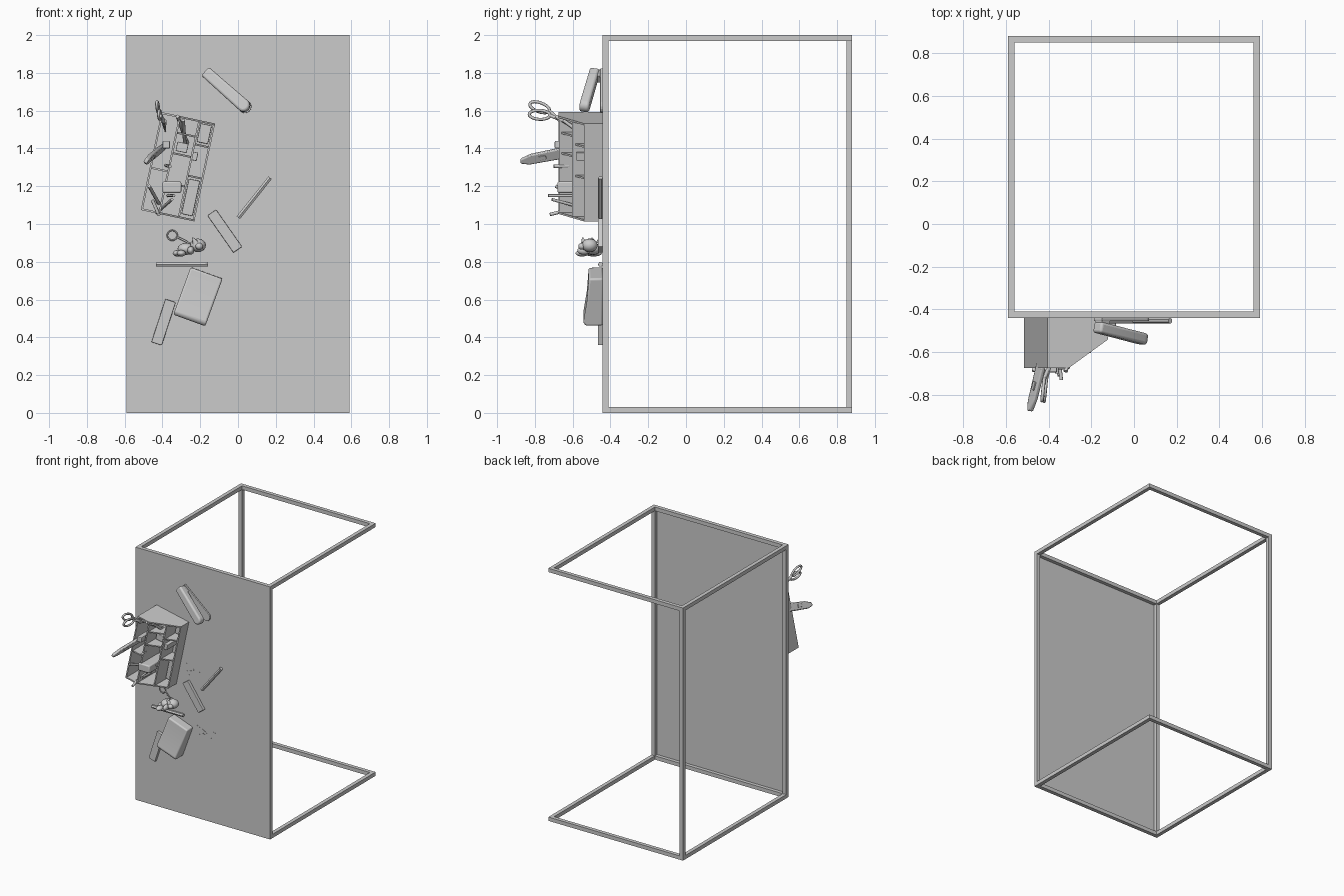
import bpy, bmesh, math, random
from mathutils import Matrix, Vector

if "Cube" in bpy.data.objects:
    bpy.data.objects.remove(bpy.data.objects["Cube"])

# Desk space: (u, v) across the panel, h outward from it; DESK stands it upright
DESK = Matrix.Translation((0, -0.44, 0)) @ Matrix.Rotation(math.pi / 2, 4, 'X')


def spot(u, v, h=0, deg=0):
    return DESK @ Matrix.Translation((u, v, h)) @ Matrix.Rotation(math.radians(deg), 4, 'Z')


def finish(name, bm, mat=Matrix(), bevel=0, seg=2, smooth=False):
    bmesh.ops.recalc_face_normals(bm, faces=bm.faces)
    me = bpy.data.meshes.new(name)
    bm.to_mesh(me)
    bm.free()
    ob = bpy.data.objects.new(name, me)
    bpy.context.collection.objects.link(ob)
    ob.matrix_world = mat
    if bevel:
        m = ob.modifiers.new("bevel", 'BEVEL')
        m.width, m.segments = bevel, seg
    if smooth:
        bpy.ops.object.select_all(action='DESELECT')
        ob.select_set(True)
        bpy.context.view_layer.objects.active = ob
        bpy.ops.object.shade_smooth_by_angle(angle=math.radians(40))
    return ob


def box(name, lo, hi, mat=Matrix(), **kw):
    lo, hi = Vector(lo), Vector(hi)
    bm = bmesh.new()
    bmesh.ops.create_cube(bm, size=1)
    bm.transform(Matrix.Translation((lo + hi) / 2) @ Matrix.Diagonal((*(hi - lo), 1)))
    return finish(name, bm, mat, **kw)


def prism(name, pts, depth, mat, **kw):
    bm = bmesh.new()
    f = bm.faces.new([bm.verts.new((x, y, 0)) for x, y in pts])
    r = bmesh.ops.extrude_face_region(bm, geom=[f])
    vs = [g for g in r['geom'] if isinstance(g, bmesh.types.BMVert)]
    bmesh.ops.translate(bm, verts=vs, vec=(0, 0, depth))
    return finish(name, bm, mat, **kw)


def rod(name, a, b, r1, r2=None, n=12, mat=Matrix()):
    a, b = Vector(a), Vector(b)
    d = b - a
    bm = bmesh.new()
    bmesh.ops.create_cone(bm, cap_ends=True, segments=n, radius1=r1,
                          radius2=r1 if r2 is None else r2, depth=d.length)
    bm.transform(Matrix.Translation((a + b) / 2) @ d.to_track_quat('Z', 'Y').to_matrix().to_4x4())
    return finish(name, bm, mat, smooth=n > 6)


def blob(name, c, r):
    bm = bmesh.new()
    bmesh.ops.create_uvsphere(bm, u_segments=16, v_segments=10, radius=1)
    bm.transform(Matrix.Translation(c) @ Matrix.Diagonal((*r, 1)))
    return finish(name, bm, DESK, smooth=True)


def wire(name, pts, r, closed=True):
    cu = bpy.data.curves.new(name, 'CURVE')
    cu.dimensions, cu.bevel_depth, cu.bevel_resolution = '3D', r, 2
    s = cu.splines.new('POLY')
    s.points.add(len(pts) - 1)
    for p, co in zip(s.points, pts):
        p.co = (*co, 1)
    s.use_cyclic_u, s.use_smooth, cu.use_fill_caps = closed, True, True
    ob = bpy.data.objects.new(name, cu)
    bpy.context.collection.objects.link(ob)
    return ob


# Frame: two rings and three posts (back right is open)
T, X, Y0, Y1 = 0.03, 0.59, -0.44, 0.88
for tag, z in (("bottom", 0), ("top", 2 - T)):
    for side, y in (("front", Y0), ("back", Y1 - T)):
        box(f"{tag}_{side}_bar", (-X, y, z), (X, y + T, z + T))
    for side, x in (("left", -X), ("right", X - T)):
        box(f"{tag}_{side}_bar", (x, Y0 + T, z), (x + T, Y1 - T, z + T))
for name, x, y in (("front_left", -X, Y0), ("front_right", X - T, Y0), ("back_left", -X, Y1 - T)):
    box(f"{name}_post", (x, y, T), (x + T, y + T, 2 - T))

# Front panel
box("front_panel", (-X, -0.441, 0), (X, -0.438, 2))

# Organizer: sloped end and cross walls between stepped long walls
ORG = spot(-0.318, 1.303, 0, -12)
UP = Matrix.Rotation(math.pi / 2, 4, 'X')
W, L, t = 0.145, 0.265, 0.01


def cross_wall(name, w0, w1, v, drop=0):
    top = lambda w: min(0.235, 0.235 - (w + 0.045) * 0.135 / 0.19) - drop
    mid = [(-0.045, 0.235 - drop)] if w0 < -0.045 < w1 else []
    pts = [(w0, 0), (w1, 0), (w1, top(w1))] + mid + [(w0, top(w0))]
    prism(name, pts, t, ORG @ Matrix.Translation((0, v + t, 0)) @ UP)


cross_wall("organizer_end_low", -W, W, -L)
cross_wall("organizer_end_high", -W, W, L - t)
box("organizer_floor", (-W, -L, 0), (W, L, 0.01), ORG)
for i, (w, h) in enumerate(((-W, 0.235), (-0.05, 0.232), (0.055, 0.163), (W - t, 0.1))):
    box(f"organizer_long_wall_{i}", (w, -L + t, 0), (w + t, L - t, h), ORG)
for i, (w0, w1, v) in enumerate(((-W, -0.045, -0.04), (-0.045, 0.055, 0.06), (-0.045, 0.055, -0.1),
                                 (-0.045, 0.055, 0.17), (0.06, W, 0.13), (0.06, W, -0.04))):
    cross_wall(f"organizer_divider_{i}", w0, w1, v, 0.012)

# Small blocks stored in the organizer
for i, (w0, v0, w1, v1, h) in enumerate(((-0.03, 0.08, 0.03, 0.13, 0.12), (0.06, 0.05, 0.09, 0.095, 0.14),
                                         (0.07, -0.24, 0.13, -0.05, 0.04), (0.07, 0.15, 0.13, 0.25, 0.04))):
    box(f"stored_block_{i}", (w0, v0, 0.01), (w1, v1, h), ORG, bevel=0.004)
box("stored_eraser", (-0.40, 1.165, 0.02), (-0.30, 1.225, 0.24), DESK, bevel=0.008, smooth=True)

# Pens standing in the organizer
for i, (a, b, r) in enumerate((((-0.45, 1.12, 0.01), (-0.42, 1.05, 0.28), 0.009),
                               ((-0.43, 1.06, 0.01), (-0.35, 1.13, 0.27), 0.008),
                               ((-0.42, 1.11, 0.01), (-0.47, 1.20, 0.25), 0.009),
                               ((-0.37, 1.15, 0.01), (-0.34, 1.15, 0.29), 0.008),
                               ((-0.27, 1.43, 0.01), (-0.32, 1.57, 0.25), 0.010),
                               ((-0.28, 1.40, 0.01), (-0.29, 1.55, 0.21), 0.009),
                               ((-0.38, 1.31, 0.01), (-0.36, 1.305, 0.26), 0.009))):
    rod(f"pen_{i}", a, b, r, mat=DESK)
box("marker", (-0.40, 1.40, 0.02), (-0.36, 1.44, 0.255), DESK, bevel=0.006)

# Utility knife leaning out, with a slider
d = Vector((-0.095, -0.075, 0.40)).normalized()
sx = Vector((0.5, 0.86, 0))
sx = (sx - d * sx.dot(d)).normalized()
sy = d.cross(sx)
K = Matrix((sx, d, -sy)).transposed().to_4x4()
K.translation = Vector((-0.40, 1.415, 0.03))
prism("utility_knife", [(-0.025, 0), (0.025, 0), (0.032, 0.2), (0.028, 0.36), (0.012, 0.42), (-0.012, 0.425),
                        (-0.028, 0.38), (-0.03, 0.2)], 0.022, DESK @ K, bevel=0.006, smooth=True)
box("knife_slider", (-0.01, 0.28, -0.006), (0.012, 0.32, 0.028), DESK @ K, bevel=0.002)

# Scissors: two loops, shanks and blades
for i, (z, tilt, x) in enumerate(((1.618, 0.35, -0.425), (1.578, 0.05, -0.415))):
    pts = []
    for k in range(24):
        a = k * math.tau / 24
        p, q = 0.055 * math.cos(a), 0.024 * math.sin(a)
        y = -0.775 + p * math.cos(tilt) + q * math.sin(tilt)
        pts.append((x + 0.1 * p, y, z - p * math.sin(tilt) + q * math.cos(tilt)))
    wire(f"scissor_loop_{i}", pts, 0.008)
    rod(f"scissor_shank_{i}", pts[0], (-0.395, -0.66, 1.54 + 0.01 * i), 0.009)
    rod(f"scissor_blade_{i}", (-0.395 + 0.006 * i, -0.66, 1.545), (-0.385, -0.46, 1.49), 0.012, 0.003, 6)

# Stapler: flat base, raised rounded arm, hinge
S = spot(-0.165, 1.80, 0, -41.5)
outline = [(-0.005, -0.03), (0.27, -0.034)] + \
    [(0.27 + 0.034 * math.cos(a), 0.034 * math.sin(a)) for a in [i * math.pi / 8 for i in range(-3, 4)]] + \
    [(0.27, 0.034), (-0.005, 0.03)]
prism("stapler_base", outline, 0.014, S, bevel=0.003)
ARM = S @ Matrix.Translation((0, 0, 0.018)) @ Matrix.Rotation(math.radians(-11), 4, 'Y')
prism("stapler_arm", outline, 0.052, ARM, bevel=0.012, seg=3, smooth=True)
box("stapler_hinge", (0, -0.024, 0.01), (0.05, 0.024, 0.04), S)

# Loose erasers and pencils
box("eraser_middle", (-0.12, -0.028, 0), (0.12, 0.028, 0.026), spot(-0.07, 0.962, 0, -55), bevel=0.004)
box("eraser_lower", (-0.12, -0.029, 0), (0.12, 0.029, 0.026), spot(-0.394, 0.48, 0, 72), bevel=0.004)
for name, a, b in (("pencil_right", (0.002, 1.034, 0.013), (0.17, 1.245, 0.013)),
                   ("pencil_left", (-0.435, 0.785, 0.013), (-0.16, 0.787, 0.013))):
    rod(name, a, b, 0.013, n=6, mat=DESK)

# Soft case: thicker at the lower end
prism("soft_case", [(-0.135, 0), (0.132, 0), (0.13, 0.075), (0.0, 0.085), (-0.12, 0.104), (-0.137, 0.09)], 0.18,
      spot(-0.211, 0.618, 0, 70) @ Matrix.Translation((0, 0.09, 0)) @ UP, bevel=0.01, seg=3, smooth=True)

# Keyring with a small animal charm
wire("key_ring", [(-0.348 + 0.026 * math.cos(i * math.tau / 24), -0.448, 0.94 + 0.026 * math.sin(i * math.tau / 24))
                  for i in range(24)], 0.004)
wire("key_chain", [(-0.324, -0.448, 0.932), (-0.295, -0.46, 0.918), (-0.25, -0.48, 0.895)], 0.005, False)
for name, c, r in (("charm_body", (-0.275, 0.868, 0.055), (0.045, 0.032, 0.045)),
                   ("charm_head", (-0.212, 0.887, 0.07), (0.042, 0.036, 0.042)),
                   ("charm_muzzle", (-0.205, 0.882, 0.112), (0.02, 0.018, 0.018)),
                   ("charm_leg_front", (-0.30, 0.845, 0.11), (0.024, 0.017, 0.035)),
                   ("charm_leg_back", (-0.32, 0.845, 0.05), (0.026, 0.017, 0.045)),
                   ("charm_arm", (-0.25, 0.86, 0.10), (0.018, 0.022, 0.035))):
    blob(name, c, r)
for i, h in enumerate((0.05, 0.10)):
    rod(f"charm_ear_{i}", (-0.225, 0.90, h), (-0.24, 0.928, h + 0.008), 0.016, 0.003, mat=DESK)

# Eraser crumbs lying nearly flat on the panel
random.seed(4)
for i in range(28):
    u, v = ((-0.08, 1.14), (0.02, 0.68))[i % 2]
    u += random.uniform(-0.06, 0.06) if i % 2 == 0 else random.uniform(-0.08, 0.1)
    s = random.uniform(0.003, 0.01)
    box(f"crumb_{i}", (-s, -0.0015, 0), (s, 0.0015, 0.003),
        spot(u, v + random.uniform(-0.03, 0.06), 0, random.uniform(0, 180)))
